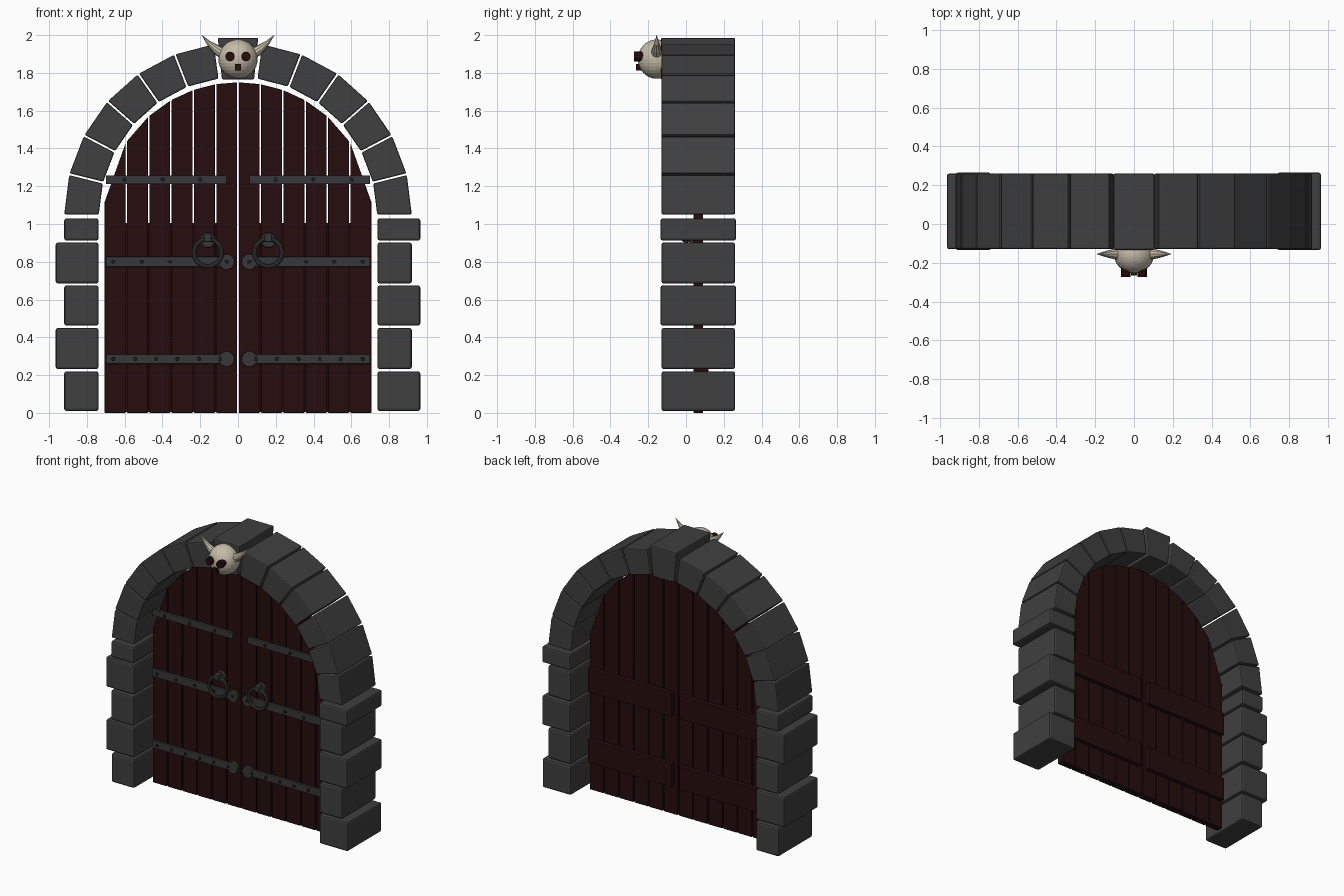
import bpy, bmesh, math
from mathutils import Matrix, Vector

if "Cube" in bpy.data.objects:
    bpy.data.objects.remove(bpy.data.objects["Cube"])


def material(name, r, g, b):
    m = bpy.data.materials.new(name)
    m.use_nodes = True
    m.diffuse_color = (r, g, b, 1)
    m.node_tree.nodes["Principled BSDF"].inputs["Base Color"].default_value = (r, g, b, 1)
    return m


STONE = material("dark stone", 0.05, 0.05, 0.05)
WOOD = material("dark red wood", 0.019, 0.004, 0.004)
IRON = material("iron", 0.038, 0.039, 0.041)
RIVET = material("black iron", 0.012, 0.012, 0.013)
BONE = material("bone", 0.56, 0.50, 0.39)
SOCKET = material("dark socket", 0.02, 0.004, 0.003)


def add_object(name, bm, mat):
    bmesh.ops.recalc_face_normals(bm, faces=bm.faces)
    mesh = bpy.data.meshes.new(name)
    bm.to_mesh(mesh)
    bm.free()
    mesh.materials.append(mat)
    ob = bpy.data.objects.new(name, mesh)
    bpy.context.collection.objects.link(ob)
    return ob


def prism(name, outline, y0, y1, mat, bevel=0):
    """Extrude an x-z outline from y0 to y1."""
    bm = bmesh.new()
    face = bm.faces.new([bm.verts.new((x, y0, z)) for x, z in outline])
    new = bmesh.ops.extrude_face_region(bm, geom=[face])["geom"]
    bmesh.ops.translate(bm, vec=(0, y1 - y0, 0),
                        verts=[v for v in new if isinstance(v, bmesh.types.BMVert)])
    ob = add_object(name, bm, mat)
    if bevel:
        mod = ob.modifiers.new("bevel", "BEVEL")
        mod.width, mod.segments = bevel, 2
    return ob


def box(name, x0, x1, y0, y1, z0, z1, mat, bevel=0):
    return prism(name, [(x0, z0), (x1, z0), (x1, z1), (x0, z1)], y0, y1, mat, bevel)


def disc(name, x, z, radius, y0, y1, mat, sides=12, bevel=0):
    ring = [math.tau * (i + 0.5) / sides for i in range(sides)]
    return prism(name, [(x + radius * math.cos(a), z + radius * math.sin(a)) for a in ring],
                 y0, y1, mat, bevel)


FRONT, BACK, SPRING = -0.13, 0.26, 1.04

# Side columns: wide and narrow blocks alternate, opposite on each side
courses = [(0.01, 0.22), (0.232, 0.45), (0.462, 0.675), (0.685, 0.902), (0.912, 1.03)]
for side, s in (("left", 1), ("right", -1)):
    for i, (z0, z1) in enumerate(courses):
        wide = (i % 2 == 0) == (s > 0)
        grow = 0.005 if i % 2 == 0 and i else 0
        box(f"{side}_column_block", s * 0.738, s * (0.965 if wide else 0.92),
            FRONT - grow, BACK + grow, z0, z1, STONE, 0.012)

# Arch stones between evenly spaced joints, then the keystone
INNER, OUTER, STEP, GAP = 0.737, 0.92, math.radians(13.65), 0.005
for side, s in (("left", 1), ("right", -1)):
    for i in range(6):
        a0 = math.radians(0.4) + i * STEP
        corners = [(r, a + d * GAP / r) for r, a, d in
                   ((INNER, a0, 1), (OUTER, a0, 1), (OUTER, a0 + STEP, -1), (INNER, a0 + STEP, -1))]
        prism(f"{side}_arch_stone",
              [(s * r * math.cos(a), SPRING + r * math.sin(a)) for r, a in corners],
              FRONT, BACK, STONE, 0.008)
prism("keystone", [(-0.085, 1.765), (0.085, 1.765), (0.107, 1.985), (-0.107, 1.985)],
      FRONT - 0.003, BACK, STONE, 0.008)

# Door leaves: planks with slanted tops following the arch
RADIUS, PLANK = 0.71, 0.1183


def door_top(x):
    return max(1.1, SPRING + math.sqrt(max(0, RADIUS ** 2 - x * x)))


for side, s in (("left", 1), ("right", -1)):
    for i in range(6):
        x0, x1 = i * PLANK + 0.004, (i + 1) * PLANK - 0.004
        prism(f"{side}_door_plank",
              [(s * x0, 0), (s * x1, 0), (s * x1, door_top(x1)), (s * x0, door_top(x0))],
              0.04, 0.09, WOOD, 0.003)
    # Core behind the lower joints and cross boards on the back
    box(f"{side}_door_core", s * 0.006, s * 0.705, 0.052, 0.078, 0.005, 1.005, WOOD)
    for z in (0.29, 0.8):
        box(f"{side}_back_board", s * 0.03, s * 0.70, 0.085, 0.12, z - 0.085, z + 0.085, WOOD, 0.004)

    # Iron straps with rivets; the lower two have round ends
    for z, half, first, gap, count in ((1.235, 0.023, 0.2, 0.2, 3),
                                       (0.80, 0.027, 0.06, 0.15, 5),
                                       (0.285, 0.025, 0.094, 0.113, 6)):
        box(f"{side}_strap", s * 0.06, s * 0.70, 0.022, 0.042, z - half, z + half, IRON, 0.003)
        if z < 1:
            disc(f"{side}_strap_end", s * 0.06, z, 0.042, 0.018, 0.042, IRON, 12, 0.003)
        for k in range(count):
            disc(f"{side}_rivet", s * (first + gap * k), z, 0.011, 0.013, 0.03, RIVET, 8, 0.003)

    # Pull ring hanging from a mount
    disc(f"{side}_ring_mount", s * 0.16, 0.915, 0.042, 0.018, 0.042, IRON, 8, 0.004)
    box(f"{side}_ring_holder", s * 0.14, s * 0.18, -0.02, 0.03, 0.905, 0.945, IRON, 0.006)
    bpy.ops.mesh.primitive_torus_add(location=(s * 0.16, 0.0, 0.848), rotation=(math.pi / 2, 0, 0),
                                     major_radius=0.073, minor_radius=0.0115,
                                     major_segments=24, minor_segments=8)
    ring = bpy.context.object
    ring.name = f"{side}_pull_ring"
    ring.data.materials.append(IRON)

# Skull on the keystone
bm = bmesh.new()
bmesh.ops.create_uvsphere(bm, u_segments=24, v_segments=16, radius=1,
                          matrix=Matrix.Translation((0, -0.155, 1.873))
                          @ Matrix.Diagonal((0.104, 0.1, 0.104, 1)))
add_object("skull", bm, BONE)
box("skull_nose", -0.016, 0.016, -0.266, -0.235, 1.812, 1.848, SOCKET)

for side, s in (("left", 1), ("right", -1)):
    disc(f"{side}_eye_socket", s * 0.042, 1.887, 0.026, -0.274, -0.22, SOCKET, 10)
    # Horn: rings swept along a gentle upward curve to a point
    path = [(0.075, 1.90, 0.032), (0.115, 1.925, 0.024), (0.155, 1.958, 0.013), (0.192, 2.0, 0.001)]
    bm = bmesh.new()
    loops = []
    for x, z, r in path:
        loop = []
        for k in range(10):
            a = math.tau * k / 10
            across = Vector((-0.6, 0, 0.8)) * math.cos(a) + Vector((0, 1, 0)) * math.sin(a)
            p = Vector((x, -0.155, z)) + across * r
            loop.append(bm.verts.new((s * p.x, p.y, p.z)))
        loops.append(loop)
    for low, high in zip(loops, loops[1:]):
        for k in range(10):
            j = (k + 1) % 10
            bm.faces.new((low[k], low[j], high[j], high[k]))
    bm.faces.new(loops[0])
    bm.faces.new(loops[-1])
    add_object(f"{side}_horn", bm, BONE)
